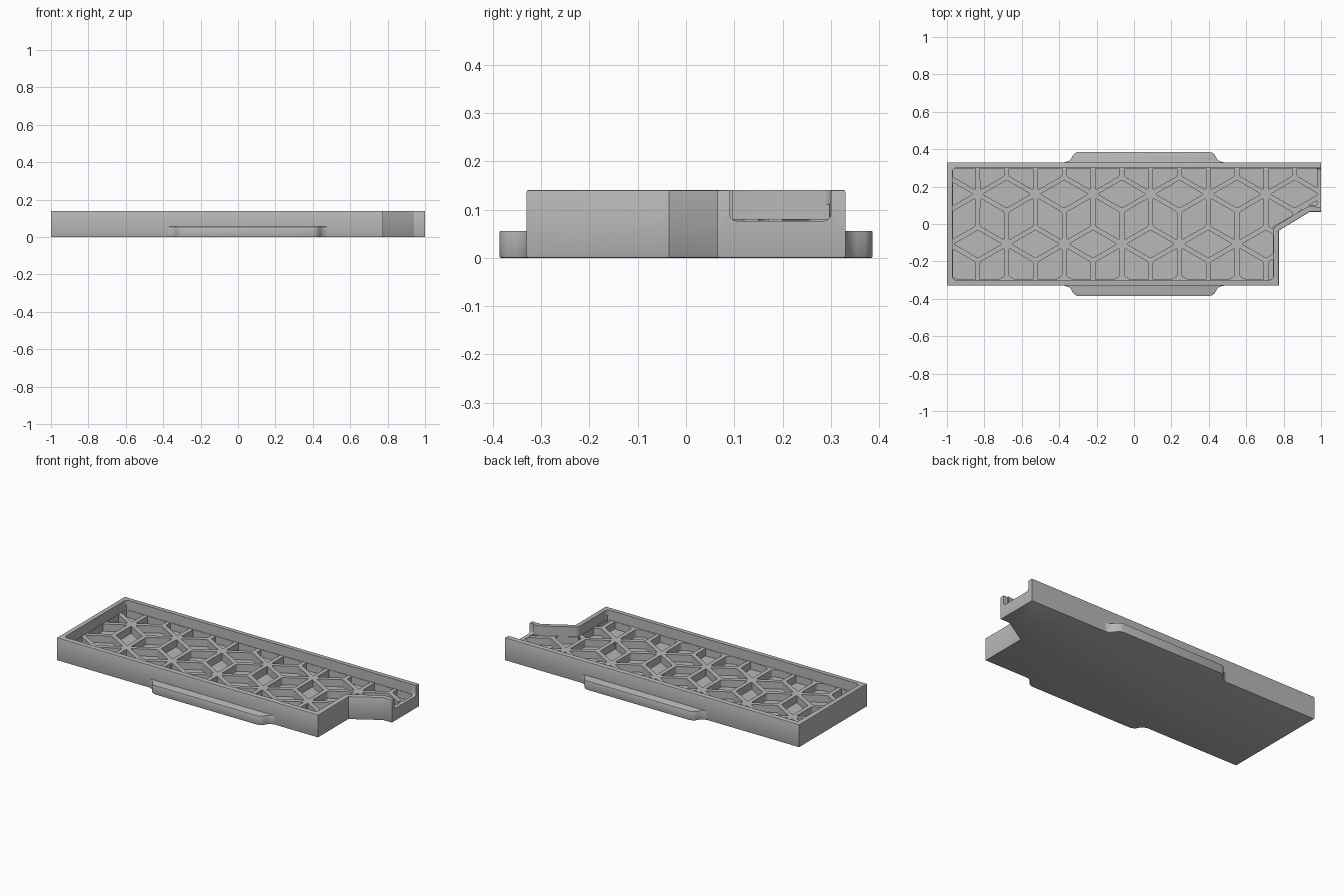
import bpy, bmesh
from math import cos, sin, radians, pi

if "Cube" in bpy.data.objects:
    bpy.data.objects.remove(bpy.data.objects["Cube"], do_unlink=True)

H, RIB_TOP, FLOOR = 0.14, 0.08, 0.036     # wall, rib and floor heights
PITCH, ROW = 0.308, 0.267                 # spacing of the rib lattice

grey = bpy.data.materials.new("plain grey")
grey.use_nodes = True
grey.diffuse_color = (0.48, 0.48, 0.48, 1)
grey.node_tree.nodes["Principled BSDF"].inputs["Base Color"].default_value = (0.48, 0.48, 0.48, 1)


def add_prism(bm, points, z0, z1, corner=0.0, chamfer=0.0):
    """Extrude an outline, round its upright edges, chamfer its rims."""
    part = bmesh.new()
    face = part.faces.new([part.verts.new((x, y, z0)) for x, y in points])
    top = bmesh.ops.extrude_face_region(part, geom=[face])["geom"]
    for v in top:
        if isinstance(v, bmesh.types.BMVert):
            v.co.z = z1
    if corner:
        upright = [e for e in part.edges if abs(e.verts[0].co.z - e.verts[1].co.z) > 1e-5]
        bmesh.ops.bevel(part, geom=upright, offset=corner, segments=4, profile=0.5, affect='EDGES')
    if chamfer:
        flat = [e for e in part.edges if abs(e.verts[0].co.z - e.verts[1].co.z) < 1e-5]
        bmesh.ops.bevel(part, geom=flat, offset=chamfer, segments=2, profile=0.5, affect='EDGES')
    bmesh.ops.recalc_face_normals(part, faces=part.faces)
    temp = bpy.data.meshes.new("temp")
    part.to_mesh(temp)
    part.free()
    bm.from_mesh(temp)
    bpy.data.meshes.remove(temp)


def make_object(name, bm):
    mesh = bpy.data.meshes.new(name)
    bm.to_mesh(mesh)
    bm.free()
    mesh.materials.append(grey)
    ob = bpy.data.objects.new(name, mesh)
    bpy.context.collection.objects.link(ob)
    return ob


def prism(name, *args, **kw):
    bm = bmesh.new()
    add_prism(bm, *args, **kw)
    return make_object(name, bm)


def activate(ob):
    bpy.ops.object.select_all(action='DESELECT')
    ob.select_set(True)
    bpy.context.view_layer.objects.active = ob


def combine(ob, cutter, operation):
    activate(ob)
    mod = ob.modifiers.new("cut", 'BOOLEAN')
    mod.operation, mod.object, mod.solver = operation, cutter, 'EXACT'
    bpy.ops.object.modifier_apply(modifier=mod.name)
    bpy.data.objects.remove(cutter, do_unlink=True)


# Tray body with one stepped corner
outer = [(-1, -0.33), (0.775, -0.33), (0.775, -0.035), (0.94, 0.065),
         (1, 0.065), (1, 0.33), (-1, 0.33)]
tray = prism("tray", outer, 0, H, chamfer=0.004)


def inner(gap):
    """Inside outline of the walls, drawn in by a further gap."""
    g = gap
    return [(-0.97 + g, -0.3 + g), (0.745 - g, -0.3 + g), (0.745 - g, -0.018 + g * 0.6),
            (0.932 - g * 0.3, 0.095 + g), (0.982 - g, 0.095 + g),
            (0.982 - g, 0.3 - g), (-0.97 + g, 0.3 - g)]


# Open pocket above the ribs
combine(tray, prism("pocket_cutter", inner(0), RIB_TOP, 0.3, corner=0.02), 'DIFFERENCE')

# Rhombus cells between the ribs, trimmed to the walls
cells = bmesh.new()
for j in range(-1, 4):
    for i in range(-2, 8):
        nx = -0.835 + PITCH * (i + 0.5 * (j % 2))
        ny = 0.16 - ROW * j
        for a in (0, pi / 3, 2 * pi / 3):
            c, s = cos(a), sin(a)
            cx, cy = nx + PITCH / 2 * c, ny + PITCH / 2 * s
            if abs(cx) > 1.15 or abs(cy) > 0.46:
                continue
            shape = [(0.128, 0), (0, 0.074), (-0.128, 0), (0, -0.074)]
            add_prism(cells, [(cx + u * c - v * s, cy + u * s + v * c) for u, v in shape],
                      FLOOR, 0.11, corner=0.008)
cell_cutter = make_object("cell_cutter", cells)
combine(cell_cutter, prism("cell_trim", inner(0.003), 0, 0.3), 'INTERSECT')
combine(tray, cell_cutter, 'DIFFERENCE')

# Opening in the narrow end, rounded at its lower corners
slot = [(0.09, 0.3)]
for y, side in ((0.105, -1), (0.285, 1)):
    arc = [(y + side * 0.015 * cos(radians(t)), 0.091 - 0.015 * sin(radians(t)))
           for t in (0, 30, 60, 90)]
    slot += arc if side < 0 else arc[::-1]
slot.append((0.3, 0.3))
notch = prism("notch_cutter", slot, 0.97, 1.05)
for v in notch.data.vertices:             # stand the outline upright, facing +x
    v.co = (v.co.z, v.co.x, v.co.y)
combine(tray, notch, 'DIFFERENCE')

# Grip tabs along both long sides, with flared roots
half = [(0.425, 0.32), (0.425, 0.33), (0.403, 0.337), (0.388, 0.352), (0.378, 0.37),
            (0.366, 0.38), (0.347, 0.386)]
profile = half + [(-x, y) for x, y in reversed(half)]
tabs = []
for name, side in (("back_tab", 1), ("front_tab", -1)):
    tabs.append(prism(name, [(0.053 + x, side * y) for x, y in profile], 0, 0.056, chamfer=0.003))

for ob in [tray] + tabs:
    activate(ob)
    bpy.ops.object.shade_smooth_by_angle(angle=radians(28))
